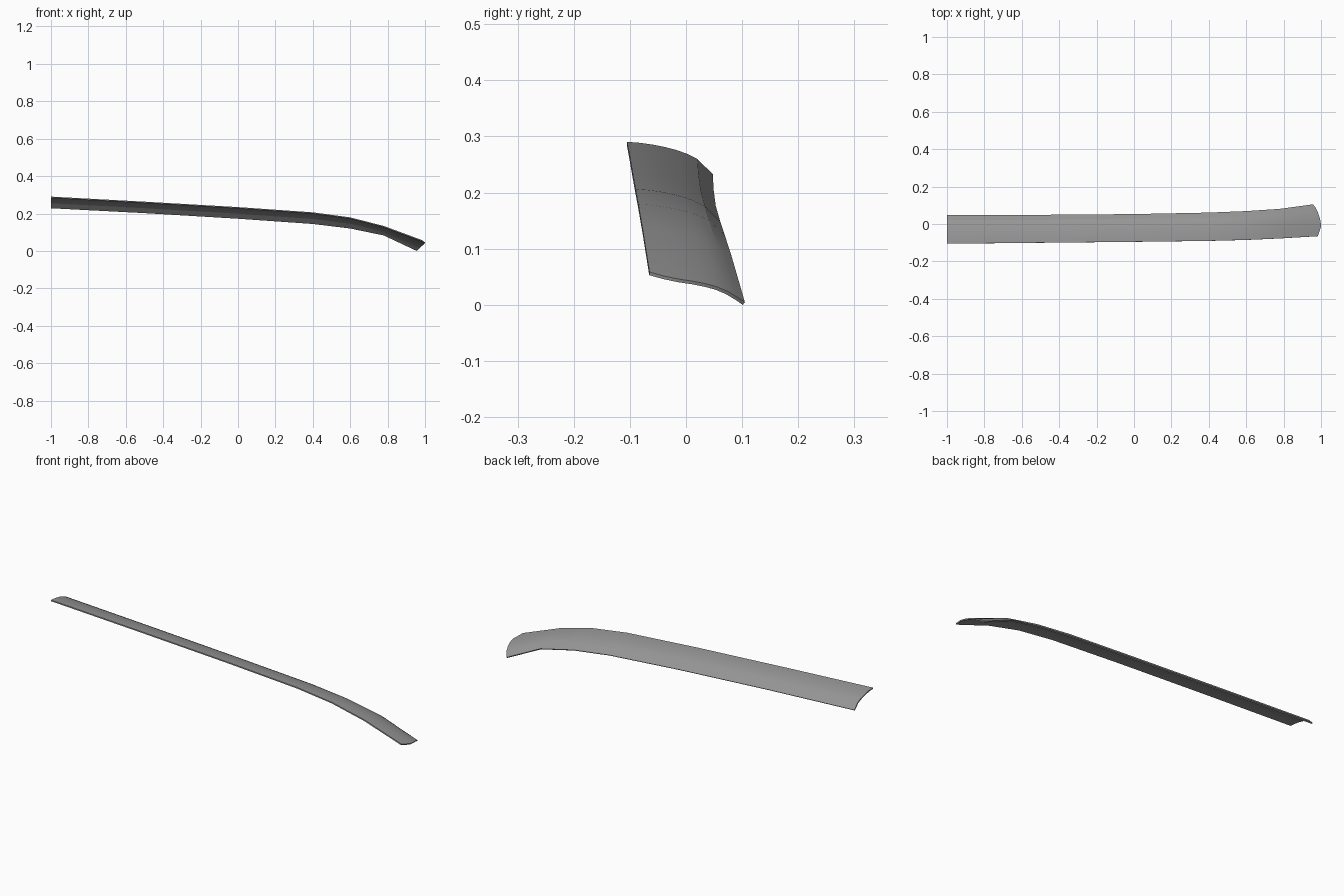
import bpy, bmesh, math

if "Cube" in bpy.data.objects:
    bpy.data.objects.remove(bpy.data.objects["Cube"])

# Cross-section: fraction of width, fraction of drop (long body / tip), tip end x
T = [0, 0.15, 0.3, 0.45, 0.58, 0.7, 0.82, 0.92, 1]
DROP_BODY = [0, 0.03, 0.085, 0.165, 0.255, 0.37, 0.53, 0.79, 1]
DROP_TIP = [0, 0.13, 0.23, 0.30, 0.38, 0.48, 0.64, 0.83, 1]
X_TIP = [0.983, 0.992, 1.0, 0.998, 0.993, 0.986, 0.978, 0.968, 0.957]

# Stations along the strip: x, front y, back y, front z, back z
STATIONS = [
    (-1.0, -0.105, 0.048, 0.289, 0.231),
    (-0.5, -0.100, 0.049, 0.262, 0.205),
    (0.0, -0.095, 0.053, 0.233, 0.175),
    (0.4, -0.090, 0.061, 0.205, 0.147),
    (0.6, -0.085, 0.069, 0.178, 0.123),
    (0.78, -0.077, 0.081, 0.132, 0.086),
    (0.98, -0.065, 0.105, 0.057, 0.003),
]

# Curved sheet lofted through the stations
bm = bmesh.new()
rows = []
for i, (x, y0, y1, z0, z1) in enumerate(STATIONS):
    tip = i == len(STATIONS) - 1
    drops = DROP_TIP if tip else DROP_BODY
    rows.append([bm.verts.new((X_TIP[k] if tip else x,
                               y0 + (y1 - y0) * t,
                               z0 + (z1 - z0) * drops[k]))
                 for k, t in enumerate(T)])
for a, b in zip(rows, rows[1:]):
    for k in range(len(T) - 1):
        bm.faces.new((a[k], b[k], b[k + 1], a[k + 1]))
bm.normal_update()
if sum(f.normal.z for f in bm.faces) < 0:
    bmesh.ops.reverse_faces(bm, faces=bm.faces)

mesh = bpy.data.meshes.new("curved_trim_strip")
bm.to_mesh(mesh)
bm.free()
strip = bpy.data.objects.new("curved_trim_strip", mesh)
bpy.context.collection.objects.link(strip)

# Dark grey finish
mat = bpy.data.materials.new("dark_grey")
mat.diffuse_color = (0.31, 0.31, 0.31, 1)
mat.use_nodes = True
mat.node_tree.nodes["Principled BSDF"].inputs["Base Color"].default_value = mat.diffuse_color
mesh.materials.append(mat)

# Sheet thickness on the underside
solid = strip.modifiers.new("thickness", 'SOLIDIFY')
solid.thickness = 0.006
solid.offset = -1

bpy.context.view_layer.objects.active = strip
strip.select_set(True)
bpy.ops.object.modifier_apply(modifier="thickness")

# Rest the lowest point on the ground
low = min(v.co.z for v in strip.data.vertices)
for v in strip.data.vertices:
    v.co.z -= low
bpy.ops.object.shade_smooth_by_angle(angle=math.radians(15))
